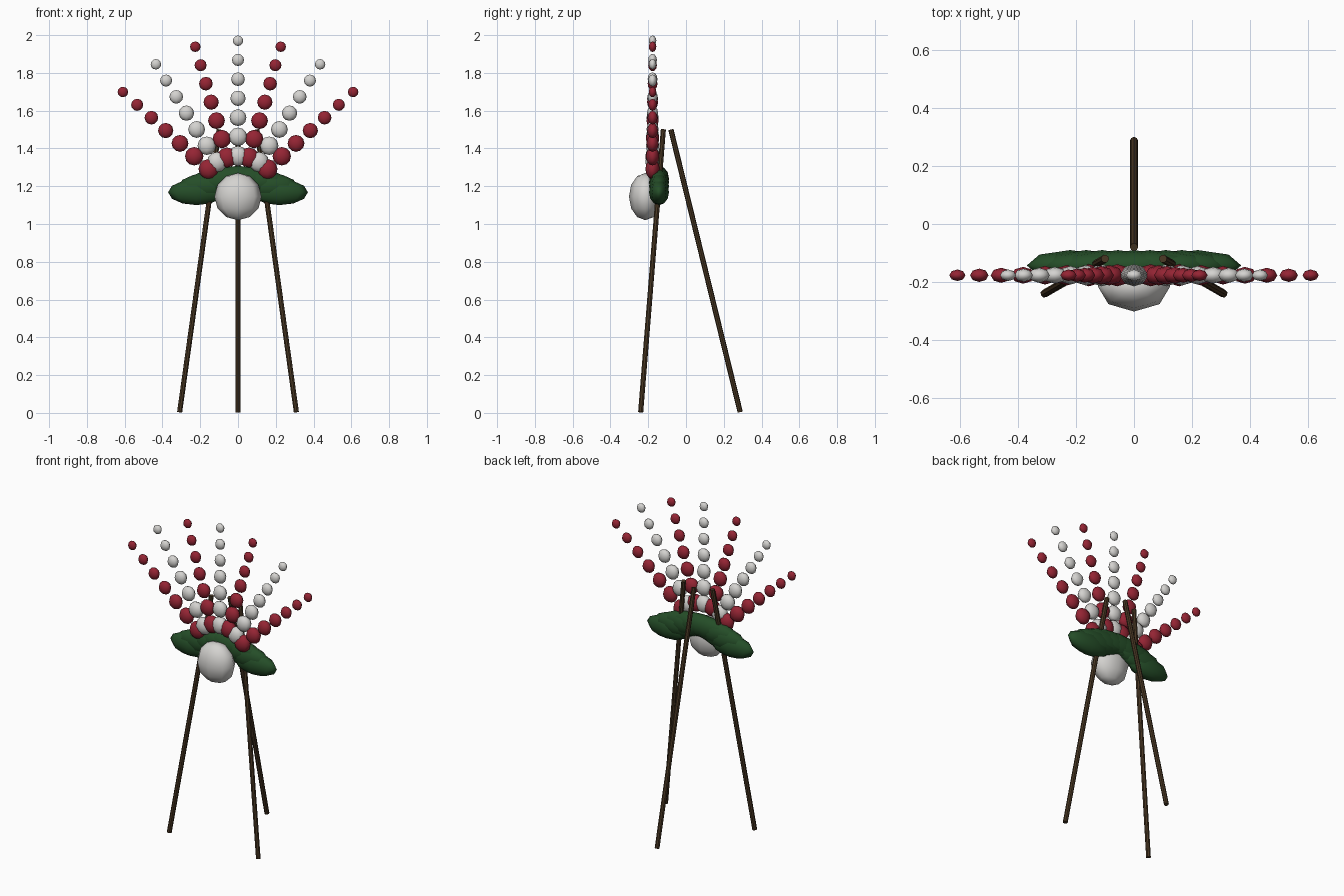
import bpy, math
from mathutils import Vector

if "Cube" in bpy.data.objects:
    bpy.data.objects.remove(bpy.data.objects["Cube"])


def material(name, rgb):
    m = bpy.data.materials.new(name)
    m.diffuse_color = (*rgb, 1)
    m.use_nodes = True
    m.node_tree.nodes["Principled BSDF"].inputs["Base Color"].default_value = m.diffuse_color
    return m


RED = material("deep red", (0.30, 0.018, 0.034))
WHITE = material("soft white", (0.66, 0.65, 0.63))
GREEN = material("leaf green", (0.018, 0.075, 0.021))
WOOD = material("dark wood", (0.065, 0.038, 0.017))


def finish(name, mat):
    ob = bpy.context.object
    ob.name = name
    ob.data.materials.append(mat)
    return ob


def blob(name, mat, loc, scale):
    """Low-poly ellipsoid."""
    bpy.ops.mesh.primitive_uv_sphere_add(segments=8, ring_count=6, radius=1, location=loc)
    ob = finish(name, mat)
    ob.scale = scale
    bpy.ops.object.shade_smooth()
    return ob


def rod(name, a, b, r=0.014):
    """Thin stick between two points."""
    a, b = Vector(a), Vector(b)
    d = b - a
    bpy.ops.mesh.primitive_cylinder_add(vertices=8, radius=r, depth=d.length, location=(a + b) / 2)
    ob = finish(name, WOOD)
    ob.rotation_euler = d.to_track_quat('Z', 'Y').to_euler()
    return ob


# Tripod easel
for side, s in (("left", -1), ("right", 1)):
    rod(f"front_leg_{side}", (s * 0.309, -0.24, 0.004), (s * 0.10, -0.12, 1.5))
rod("back_leg", (0, 0.287, 0.004), (0, -0.08, 1.5))

# Arched bank of leaves
for i in range(9):
    t = (i - 4) / 4
    blob(f"leaf_{i + 1}", GREEN, (0.22 * t, -0.143, 1.24 - 0.072 * t * t), (0.15, 0.053, 0.068))

# Large central bloom
blob("central_bloom", WHITE, (0, -0.215, 1.145), (0.125, 0.087, 0.125))

# Fan of seven flower strands, tapering outwards
for i in range(7):
    a = math.radians(16 * (i - 3))
    for j in range(7):
        d = 0.21 + 0.1017 * j
        r = 0.053 - 0.0042 * j
        blob(f"strand_{i + 1}_flower_{j + 1}", WHITE if i % 2 else RED,
             (d * math.sin(a), -0.177, 1.15 + d * math.cos(a)), (r, 0.72 * r, r))
